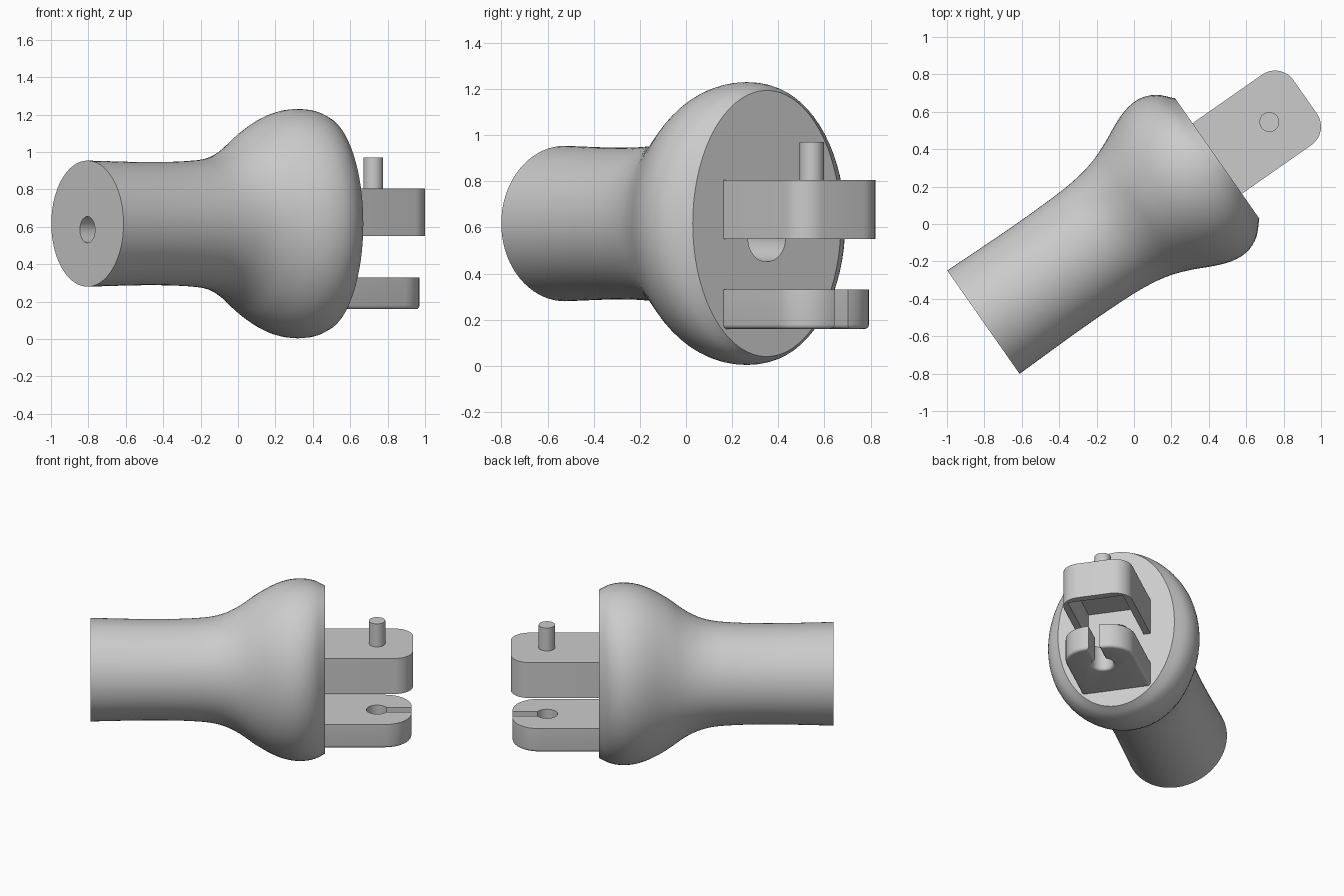
import bpy, bmesh
from math import sin, cos, pi, radians
from mathutils import Matrix, Vector

cube = bpy.data.objects.get("Cube")
if cube:
    bpy.data.objects.remove(cube, do_unlink=True)

# Parts are drawn along +x, then turned and moved into place
PLACE = Matrix.Translation((-0.805, -0.525, 0)) @ Matrix.Rotation(radians(35), 4, 'Z')
MID_Z = 0.617

grey = bpy.data.materials.new("plain grey")
grey.use_nodes = True
grey.diffuse_color = (0.6, 0.6, 0.6, 1)
grey.node_tree.nodes["Principled BSDF"].inputs["Base Color"].default_value = (0.6, 0.6, 0.6, 1)


def make(name, bm):
    bmesh.ops.recalc_face_normals(bm, faces=bm.faces)
    bm.transform(PLACE)
    mesh = bpy.data.meshes.new(name)
    bm.to_mesh(mesh)
    bm.free()
    mesh.materials.append(grey)
    ob = bpy.data.objects.new(name, mesh)
    bpy.context.collection.objects.link(ob)
    return ob


def activate(ob):
    bpy.ops.object.select_all(action='DESELECT')
    ob.select_set(True)
    bpy.context.view_layer.objects.active = ob


def smooth(ob, angle=35):
    activate(ob)
    bpy.ops.object.shade_smooth_by_angle(angle=radians(angle))


def cut(ob, cutter):
    cutter.hide_render = True
    mod = ob.modifiers.new("cut", 'BOOLEAN')
    mod.operation = 'DIFFERENCE'
    mod.solver = 'EXACT'
    mod.object = cutter
    activate(ob)
    bpy.ops.object.modifier_apply(modifier=mod.name)
    bpy.data.objects.remove(cutter, do_unlink=True)


def loft(rings):
    """Closed tube through rings of points."""
    bm = bmesh.new()
    rows = [[bm.verts.new(p) for p in ring] for ring in rings]
    n = len(rows[0])
    for a, b in zip(rows, rows[1:]):
        for i in range(n):
            j = (i + 1) % n
            bm.faces.new((a[i], a[j], b[j], b[i]))
    bm.faces.new(rows[0][::-1])
    bm.faces.new(rows[-1])
    return bm


def ellipse(x, width, height, z, n):
    return [(x, width * cos(2 * pi * i / n), z + height * sin(2 * pi * i / n)) for i in range(n)]


def arc(cx, cy, r, start, end, n=8):
    steps = [radians(start + (end - start) * i / n) for i in range(n + 1)]
    return [(cx + r * cos(a), cy + r * sin(a)) for a in steps]


def prism(outline, z0, z1):
    return loft([[(x, y, z) for x, y in outline] for z in (z0, z1)])


def refine(keys, steps=4):
    """Smooth curve through the key points (position, width, height)."""
    keys = [Vector(k) for k in keys]
    last = len(keys) - 1

    def slope(i):
        a, b = keys[max(i - 1, 0)], keys[min(i + 1, last)]
        return (b - a) / (b.x - a.x)

    out = []
    for i in range(last):
        a, b = keys[i], keys[i + 1]
        d = b.x - a.x
        for k in range(steps):
            t = k / steps
            p = (a * (2*t**3 - 3*t**2 + 1) + b * (3*t**2 - 2*t**3)
                 + slope(i) * d * (t**3 - 2*t**2 + t) + slope(i + 1) * d * (t**3 - t**2))
            out.append(p)
    return out + [keys[-1]]


# Body: round handle flaring into an oval bulge with a flat end
profile = [(0, .337, .337), (.43, .33, .329), (.73, .335, .34), (.86, .347, .367),
           (.97, .37, .425), (1.08, .412, .507), (1.19, .464, .57), (1.28, .495, .602),
           (1.37, .5, .613), (1.455, .465, .604), (1.526, .392, .577)]
body = make("body", loft([ellipse(p.x, p.y, p.z, MID_Z, 72) for p in refine(profile)]))

# Bore: tapering hole along the body
cut(body, make("bore_cutter", loft([ellipse(-.02, .07, .07, .585, 32),
                                    ellipse(1.56, .1, .1, .55, 32)])))
smooth(body)

# Upper jaw: block with round corners, hollow underneath
START, HALF = 1.515, 0.23
r = 0.12
upper = [(START, -HALF)] + arc(2.1 - r, r - HALF, r, -90, 0) \
    + arc(2.1 - r, HALF - r, r, 0, 90) + [(START, HALF)]
upper_jaw = make("upper_jaw", prism(upper, .55, .805))
inner = HALF - 0.045
pocket = [(1.4, -inner), (2.05, -inner), (2.05, inner), (1.4, inner)]
cut(upper_jaw, make("pocket_cutter", prism(pocket, .5, .75)))
smooth(upper_jaw)

# Lower jaw: keyhole slot open at the tip, underside edges rounded
PIN_X, r, slot, hole, tip = 1.866, 0.175, 0.035, 0.07, 2.09
half_outline = [(START, -HALF)] + arc(tip - r, r - HALF, r, -90, 0) + [(tip, -slot)] \
    + arc(PIN_X, 0, hole, -30, -180, 10)
lower = half_outline + [(x, -y) for x, y in half_outline[-2::-1]]
bm = prism(lower, .16, .33)
bm.normal_update()
edges = [e for e in bm.edges if all(v.co.z < .17 and v.co.x > START - 1 for v in e.verts)
         and not all(v.co.x < START + .01 for v in e.verts)]
bmesh.ops.bevel(bm, geom=edges, offset=.03, offset_type='OFFSET', segments=4,
                profile=.5, affect='EDGES', clamp_overlap=True)
lower_jaw = make("lower_jaw", bm)
smooth(lower_jaw)

# Pin standing on the upper jaw
pin = make("pin", prism(arc(PIN_X, 0, .053, 0, 345, 23), .79, .97))
smooth(pin)
